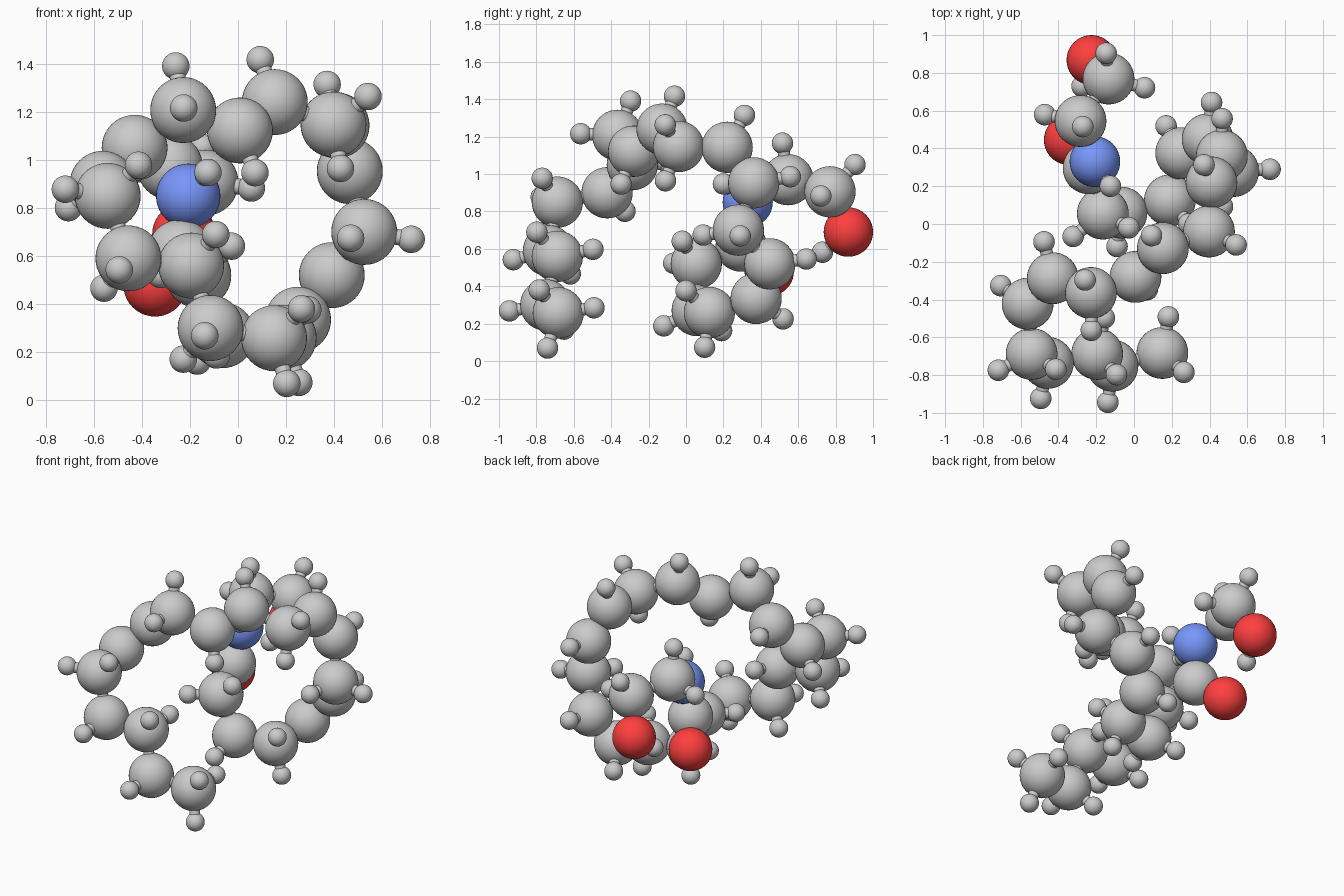
import bpy
from math import radians, sin, cos
from mathutils import Vector as V

if "Cube" in bpy.data.objects:
    bpy.data.objects.remove(bpy.data.objects["Cube"])

RADIUS = {"carbon": 0.137, "oxygen": 0.132, "nitrogen": 0.134, "hydrogen": 0.057}
COLOUR = {"oxygen": (1, 0.05, 0.05, 1), "nitrogen": (0.19, 0.31, 0.97, 1)}
CH, NH = 0.198, 0.182
mats = {}
for kind, col in COLOUR.items():
    mats[kind] = bpy.data.materials.new(kind + "_colour")
    mats[kind].diffuse_color = col


def atom(kind, pos):
    bpy.ops.mesh.primitive_uv_sphere_add(segments=40, ring_count=20,
                                         radius=RADIUS[kind], location=pos)
    ob = bpy.context.object
    ob.name = kind + "_atom"
    bpy.ops.object.shade_smooth()
    if kind in mats:
        ob.data.materials.append(mats[kind])


def bond(a, b):
    d = b - a
    bpy.ops.mesh.primitive_cylinder_add(vertices=20, radius=0.033, depth=d.length,
                                        location=(a + b) / 2)
    ob = bpy.context.object
    ob.name = "bond"
    ob.rotation_euler = d.to_track_quat("Z", "Y").to_euler()
    bpy.ops.object.shade_smooth_by_angle()


def hydrogen(parent, pos):
    atom("hydrogen", pos)
    bond(parent, pos)


# backbone: hydroxyl, two carbons, nitrogen, then the long carbon chain
chain = [V(p) for p in (
    (-0.225, 0.868, 0.69), (-0.135, 0.77, 0.905), (-0.283, 0.545, 0.97),
    (-0.207, 0.33, 0.85), (-0.24, 0.295, 0.615), (-0.165, 0.055, 0.52),
    (-0.066, 0.06, 0.27), (0.19, 0.125, 0.26), (0.25, 0.375, 0.335),
    (0.39, 0.448, 0.52), (0.525, 0.28, 0.70), (0.465, 0.362, 0.953),
    (0.41, 0.22, 1.143), (0.397, -0.04, 1.147), (0.153, -0.128, 1.24),
    (0.008, -0.28, 1.122), (-0.228, -0.365, 1.207), (-0.43, -0.287, 1.05),
    (-0.563, -0.422, 0.90), (-0.542, -0.688, 0.85), (-0.456, -0.735, 0.59),
    (-0.195, -0.688, 0.56), (-0.114, -0.75, 0.30), (0.15, -0.683, 0.258))]
kinds = ["oxygen", "carbon", "carbon", "nitrogen"] + ["carbon"] * 20
for kind, p in zip(kinds, chain):
    atom(kind, p)
for a, b in zip(chain, chain[1:]):
    bond(a, b)

# carbonyl oxygen
carbonyl_o = V((-0.345, 0.445, 0.48))
atom("oxygen", carbonyl_o)
bond(chain[4], carbonyl_o)

# hydrogens along the chain: one on flat centres, two on tetrahedral ones
FLAT = {3, 8, 9, 11, 12, 14, 15, 17, 18}
for i in range(1, len(chain) - 1):
    if i == 4:
        continue
    p = chain[i]
    u, w = (chain[i - 1] - p).normalized(), (chain[i + 1] - p).normalized()
    out = -(u + w).normalized()
    if i in FLAT:
        hydrogen(p, p + out * (NH if i == 3 else CH))
    else:
        side = u.cross(w).normalized()
        t = radians(54)
        for s in (-1, 1):
            hydrogen(p, p + (out * cos(t) + side * s * sin(t)) * CH)

# hydroxyl hydrogen and the methyl end
hydrogen(chain[0], V((-0.275, 0.73, 0.582)))
for h in ((0.182, -0.492, 0.285), (0.264, -0.785, 0.38), (0.203, -0.74, 0.07)):
    hydrogen(chain[-1], V(h))

for m in bpy.data.materials:
    if m.users and not m.is_grease_pencil:
        m.use_nodes = True
        m.node_tree.nodes["Principled BSDF"].inputs["Base Color"].default_value = m.diffuse_color
